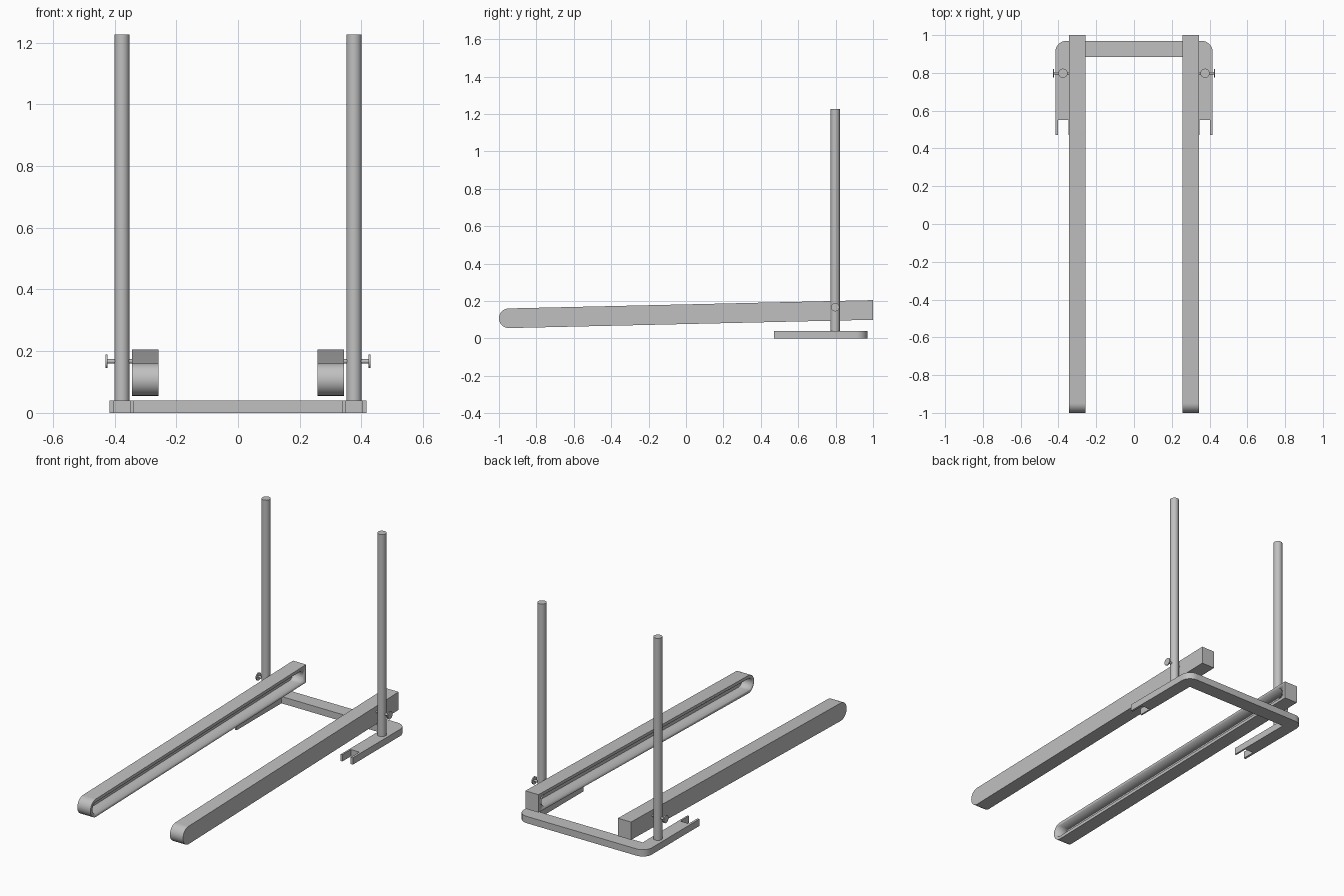
import bpy
import bmesh
import math
from mathutils import Vector, Matrix

cube = bpy.data.objects.get("Cube")
if cube:
    bpy.data.objects.remove(cube, do_unlink=True)

metal = bpy.data.materials.new("light grey metal")
metal.use_nodes = True
GREY = (0.53, 0.53, 0.53, 1)
metal.diffuse_color = GREY
metal.node_tree.nodes["Principled BSDF"].inputs["Base Color"].default_value = GREY


def finish(bm, name):
    """Turn a bmesh into a named, shaded object."""
    bmesh.ops.recalc_face_normals(bm, faces=bm.faces)
    mesh = bpy.data.meshes.new(name)
    bm.to_mesh(mesh)
    bm.free()
    mesh.materials.append(metal)
    obj = bpy.data.objects.new(name, mesh)
    bpy.context.collection.objects.link(obj)
    bpy.ops.object.select_all(action='DESELECT')
    bpy.context.view_layer.objects.active = obj
    obj.select_set(True)
    bpy.ops.object.shade_smooth_by_angle(angle=math.radians(30))
    return obj


def prism(name, outline, direction):
    """Extrude a closed 3D outline along a direction."""
    bm = bmesh.new()
    face = bm.faces.new([bm.verts.new(p) for p in outline])
    new = bmesh.ops.extrude_face_region(bm, geom=[face])["geom"]
    bmesh.ops.translate(bm, vec=Vector(direction),
                        verts=[v for v in new if isinstance(v, bmesh.types.BMVert)])
    return finish(bm, name)


def cylinder(bm, radius, start, end, sides=32):
    start, end = Vector(start), Vector(end)
    axis = end - start
    turn = axis.to_track_quat('Z', 'Y').to_matrix().to_4x4()
    bmesh.ops.create_cone(bm, cap_ends=True, segments=sides, radius1=radius, radius2=radius,
                          depth=axis.length,
                          matrix=Matrix.Translation((start + end) / 2) @ turn)


def arc(cx, cy, r, a0, a1, steps=12):
    angles = [math.radians(a0 + (a1 - a0) * i / steps) for i in range(steps + 1)]
    return [(cx + r * math.cos(a), cy + r * math.sin(a)) for a in angles]


# U-shaped base with forked arms
ARM_IN, ARM_OUT, THICK = 0.338, 0.4165, 0.04
half = [(ARM_IN, 0.885), (ARM_IN, 0.47), (0.348, 0.47), (0.348, 0.55),
        (0.403, 0.55), (0.403, 0.47), (ARM_OUT, 0.47)]
half += arc(ARM_OUT - 0.06, 0.97 - 0.06, 0.06, 0, 90)
outline = half + [(-x, y) for x, y in reversed(half)]
prism("base_frame", [(x, y, 0) for x, y in outline], (0, 0, THICK))

# Tilted rails: rounded at the front, square at the back, slotted on the inner side
FRONT, BACK, R = Vector((-0.9475, 0.108)), Vector((1.0, 0.1525)), 0.0525
slope = (BACK - FRONT).normalized()
tilt = math.degrees(math.atan2(slope.y, slope.x))
RAIL_IN, RAIL_OUT, DEPTH, SLOT_R = 0.258, 0.343, 0.065, 0.034
slot_back = BACK - slope * (0.028 + SLOT_R)
body = arc(*FRONT, R, 90 + tilt, 270 + tilt, 24) + [(1.0, BACK.y - R), (1.0, BACK.y + R)]
slot = (arc(*FRONT, SLOT_R, 90 + tilt, 270 + tilt, 24)
        + arc(*slot_back, SLOT_R, -90 + tilt, 90 + tilt, 24))

for side, word in ((1, "left"), (-1, "right")):
    rail = prism(word + "_rail", [(side * RAIL_IN, y, z) for y, z in body],
                 (side * (RAIL_OUT - RAIL_IN), 0, 0))
    cutter = prism(word + "_slot_cutter", [(side * (RAIL_IN - 0.05), y, z) for y, z in slot],
                   (side * (DEPTH + 0.05), 0, 0))
    cut = rail.modifiers.new("slot", 'BOOLEAN')
    cut.object = cutter
    cut.solver = 'EXACT'
    bpy.ops.object.select_all(action='DESELECT')
    bpy.context.view_layer.objects.active = rail
    rail.select_set(True)
    bpy.ops.object.modifier_apply(modifier=cut.name)
    bpy.data.objects.remove(cutter, do_unlink=True)

    # Upright post
    POST_X, POST_Y, PIN_Z = side * 0.376, 0.798, 0.167
    bm = bmesh.new()
    cylinder(bm, 0.0243, (POST_X, POST_Y, THICK), (POST_X, POST_Y, 1.226))
    finish(bm, word + "_post")

    # Clamping pin through the post, with a round head
    bm = bmesh.new()
    cylinder(bm, 0.007, (side * 0.34, POST_Y, PIN_Z), (side * 0.425, POST_Y, PIN_Z), 20)
    cylinder(bm, 0.022, (side * 0.423, POST_Y, PIN_Z), (side * 0.4295, POST_Y, PIN_Z))
    finish(bm, word + "_pin")
